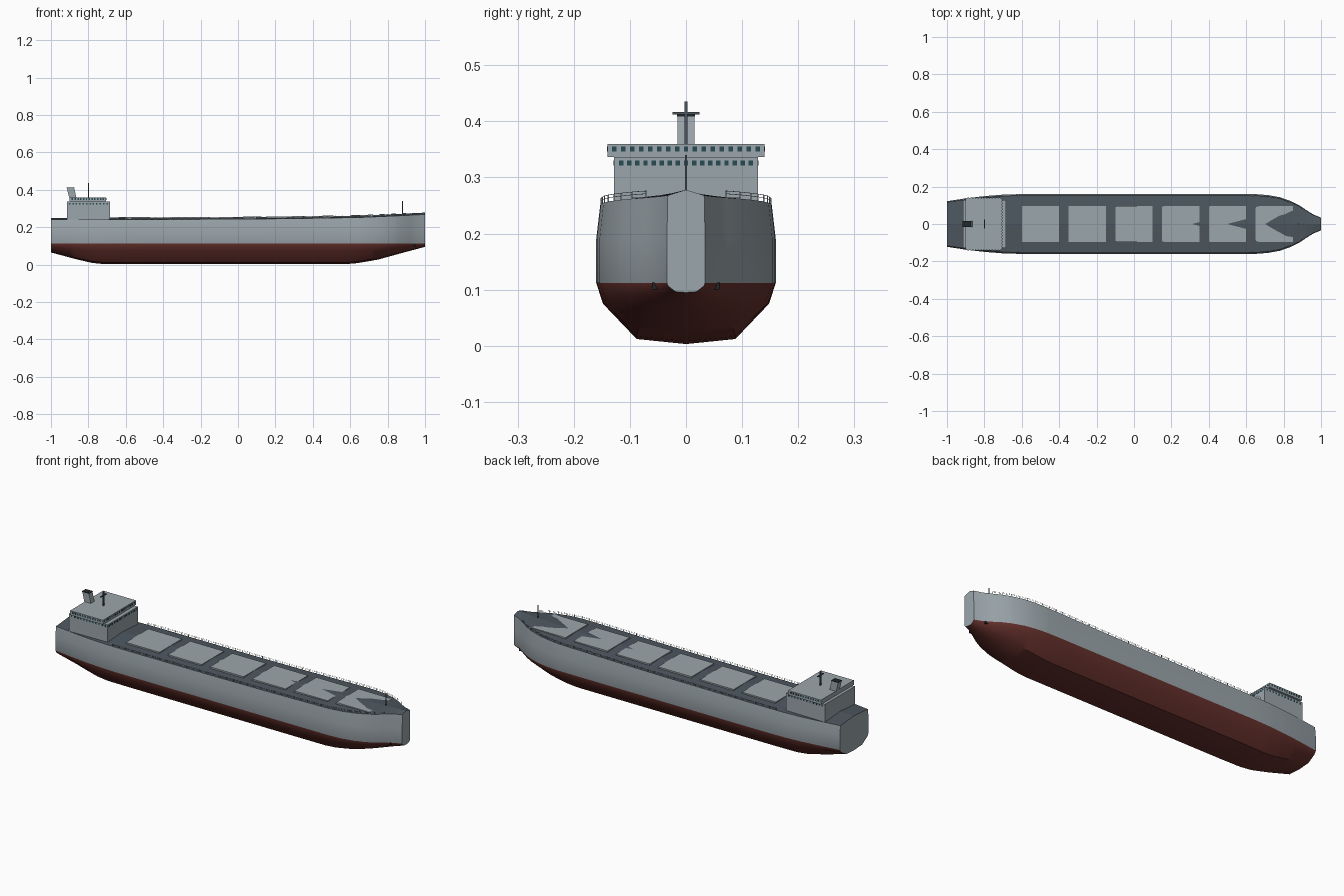
import bpy, bmesh, math
from mathutils import Vector

if "Cube" in bpy.data.objects:
    bpy.data.objects.remove(bpy.data.objects["Cube"])

def mat(name, r, g, b):
    m = bpy.data.materials.new(name)
    m.diffuse_color = (r, g, b, 1)
    m.use_nodes = True
    m.node_tree.nodes["Principled BSDF"].inputs["Base Color"].default_value = m.diffuse_color
    return m

GREY = mat("light_grey", 0.33, 0.38, 0.41)
RED = mat("red_paint", 0.13, 0.03, 0.025)
DARK = mat("deck_grey", 0.075, 0.095, 0.115)
GLASS = mat("glass", 0.02, 0.07, 0.085)
BLACK = mat("black", 0.015, 0.02, 0.022)

def interp(table, x):
    for (a, p), (b, q) in zip(table, table[1:]):
        if x <= b:
            return p + (q - p) * (x - a) / (b - a)
    return table[-1][1]

# Hull lines along x: half width, keel height, deck edge height
WIDTH = [(-1, .122), (-.9, .137), (-.8, .149), (-.7, .157), (-.6, .16), (.6, .16), (.66, .159),
         (.72, .154), (.78, .143), (.84, .122), (.88, .102), (.92, .075), (.96, .05), (1, .034)]
KEEL = [(-1, .065), (-.87, .03), (-.78, .009), (-.72, .003), (.58, .003), (.64, .008),
        (.75, .027), (.88, .063), (1, .095)]
SHEER = [(-1, .240), (0, .243), (.3, .246), (.65, .252), (.85, .2605), (1, .268)]
WATER, CAMBER = .112, .010

def half(x): return interp(WIDTH, x)
def edge(x): return interp(SHEER, x)

def finish(name, bm, mats, smooth=None):
    bmesh.ops.recalc_face_normals(bm, faces=bm.faces)
    me = bpy.data.meshes.new(name)
    bm.to_mesh(me)
    bm.free()
    ob = bpy.data.objects.new(name, me)
    bpy.context.collection.objects.link(ob)
    for m in mats:
        me.materials.append(m)
    if smooth:
        bpy.ops.object.select_all(action='DESELECT')
        bpy.context.view_layer.objects.active = ob
        ob.select_set(True)
        bpy.ops.object.shade_smooth_by_angle(angle=math.radians(smooth))
    return ob

def add_box(bm, x0, x1, y0, y1, z0, z1, shear=0):
    r = bmesh.ops.create_cube(bm, size=1)
    for v in r["verts"]:
        top = v.co.z > 0
        v.co = Vector((x0 if v.co.x < 0 else x1, y0 if v.co.y < 0 else y1, z1 if top else z0))
        if top:
            v.co.x += shear

def box(name, m, *dims):
    bm = bmesh.new()
    add_box(bm, *dims)
    return finish(name, bm, [m])

# Stations for the loft
stations = sorted({round(p[0], 3) for t in (WIDTH, KEEL, SHEER) for p in t}
                  | {round(-.5 + .1 * i, 3) for i in range(11)})

def section(x):
    w, k, e = half(x), interp(KEEL, x), edge(x)
    d = WATER - k
    side = [(.55, k + .083 * d), (.925, k + .66 * d), (1, WATER), (1, .19), (.955, e)]
    pts = [(-w * f, z) for f, z in reversed(side)] + [(0, k)] + [(w * f, z) for f, z in side]
    return [(x, y, z) for y, z in pts]

# Hull with red bottom and grey topsides
bm = bmesh.new()
rings = [[bm.verts.new(p) for p in section(x)] for x in stations]
for a, b in zip(rings, rings[1:]):
    for i in range(10):
        f = bm.faces.new((a[i], b[i], b[i + 1], a[i + 1]))
        f.material_index = 1 if 2 <= i <= 7 else 0
for r, x in ((rings[0], -1), (rings[-1], 1)):
    peak = bm.verts.new((x, 0, edge(x) + CAMBER))
    bm.faces.new(r + [peak])
finish("hull", bm, [GREY, RED], 35)

# Cambered deck
bm = bmesh.new()
rows = [[bm.verts.new((x, s * .955 * half(x), edge(x) + (CAMBER if s == 0 else 0)))
         for s in (-1, 0, 1)] for x in stations]
for a, b in zip(rows, rows[1:]):
    for i in (0, 1):
        bm.faces.new((a[i], b[i], b[i + 1], a[i + 1]))
finish("deck", bm, [DARK])

# Cargo hatches, front ones partly cut by the rising deck
for i, ref in enumerate((-.37, -.12, .13, .27, .47, .69)):
    cx = -.5 + .25 * i
    top = edge(ref) + CAMBER + .0005
    box(f"hatch_{i + 1}", GREY, cx - .1, cx + .1, -.095, .095, top - .015, top)

# Railings
def tube(name, pts, r):
    cu = bpy.data.curves.new(name, 'CURVE')
    cu.dimensions = '3D'
    cu.bevel_depth, cu.bevel_resolution = r, 0
    sp = cu.splines.new('POLY')
    sp.points.add(len(pts) - 1)
    for p, c in zip(sp.points, pts):
        p.co = (*c, 1)
    cu.materials.append(GREY)
    bpy.context.collection.objects.link(bpy.data.objects.new(name, cu))

bm = bmesh.new()
xs = [-.64 + .04 * i for i in range(40)]
for s in (-1, 1):
    for x in xs:
        y, z = s * .945 * half(x), edge(x)
        add_box(bm, x - .001, x + .001, y - .001, y + .001, z, z + .012)
    for h in (.007, .012):
        tube("rail", [(x, s * .945 * half(x), edge(x) + h) for x in xs], .0005)
finish("rail_posts", bm, [GREY])

# Superstructure
box("deckhouse", GREY, -.915, -.685, -.128, .128, .235, .336)
box("bridge", GREY, -.9, -.705, -.14, .14, .336, .36)

# Window rows all round
bm = bmesh.new()
for x0, x1, hy, z, n in ((-.9, -.705, .14, .351, 17), (-.915, -.685, .128, .326, 17)):
    for i in range(n):
        y = (i - (n - 1) / 2) * (2 * hy - .025) / (n - 1)
        add_box(bm, x1 - .002, x1 + .001, y - .004, y + .004, z - .0045, z + .0045)
    m = 12
    for i in range(m):
        x = x0 + .015 + i * (x1 - x0 - .03) / (m - 1)
        for s in (-1, 1):
            add_box(bm, x - .004, x + .004, s * hy - .001, s * hy + .001, z - .0045, z + .0045)
finish("windows", bm, [GLASS])

# Raked funnel
box("funnel", GREY, -.903, -.864, -.015, .015, .358, .409, -.012)
box("funnel_cap", BLACK, -.917, -.874, -.016, .016, .409, .412)

# Masts
box("main_mast", DARK, -.803, -.797, -.003, .003, .36, .435)
box("mast_crossbar", DARK, -.803, -.797, -.024, .024, .412, .417)
box("fore_mast", DARK, .878, .882, -.002, .002, .26, .34)

# Anchors under the bow flare
for s, side in ((-1, "right"), (1, "left")):
    box(f"anchor_{side}", BLACK, .91, .95, s * .048 - .012, s * .048 + .012, .1, .113)
